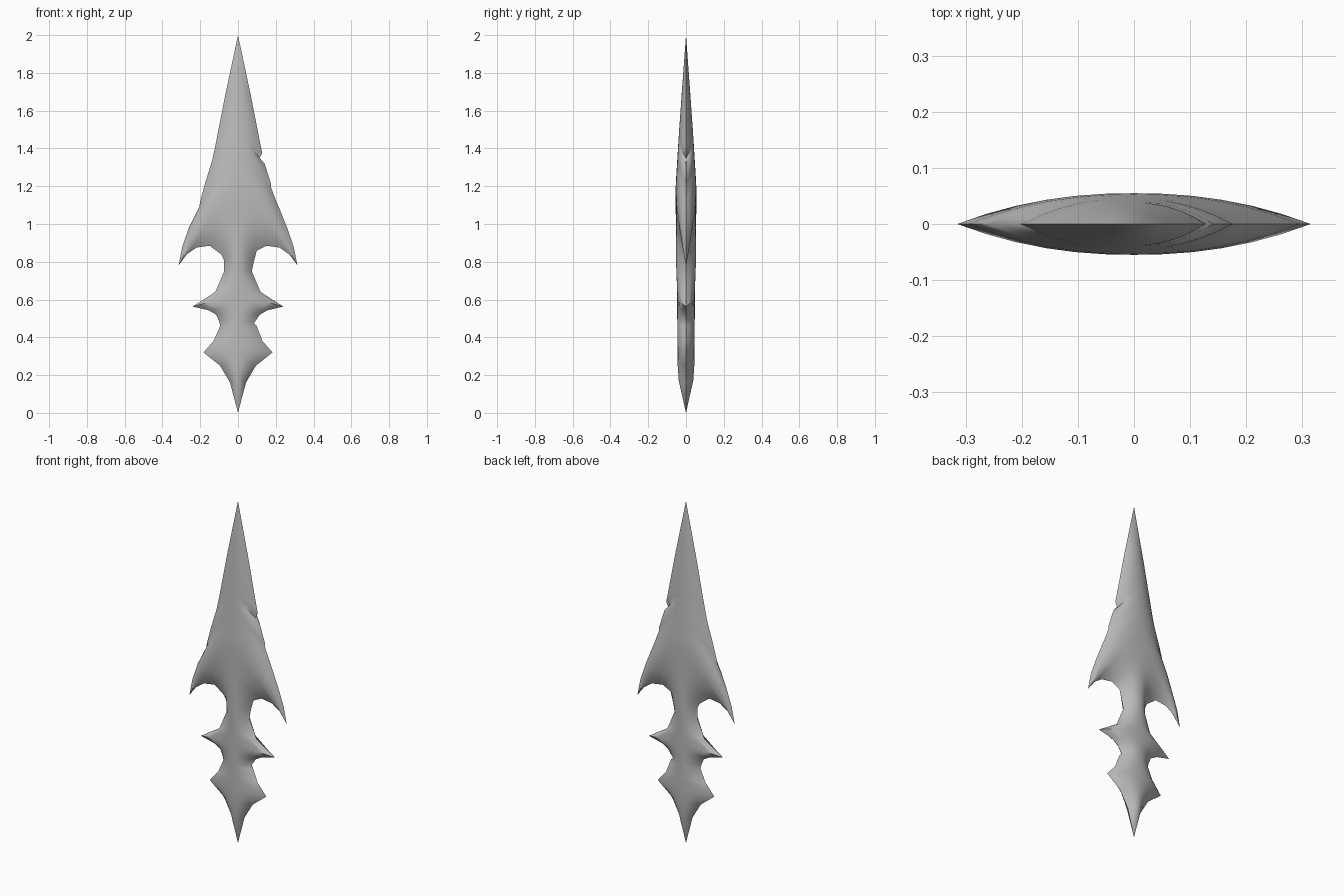
import bpy
import bmesh
import math

old = bpy.data.objects.get("Cube")
if old:
    bpy.data.objects.remove(old, do_unlink=True)

# Half outline from tip to tang: edge x, edge z, height where the row meets the spine
OUTLINE = [
    (0, 2, 2), (.066, 1.69, 1.72), (.125, 1.39, 1.5), (.131, 1.365, 1.47),
    (.136, 1.34, 1.45), (.145, 1.31, 1.43), (.176, 1.21, 1.37), (.184, 1.18, 1.35),
    (.205, 1.115, 1.33), (.22, 1.08, 1.31), (.26, .98, 1.27), (.295, .88, 1.23),
    (.315, .78, 1.19), (.27, .84, 1.12), (.22, .875, 1.06), (.15, .885, 1),
    (.1, .86, .93), (.086, .81, .84), (.073, .75, .76), (.12, .64, .67),
    (.24, .563, .61), (.155, .543, .56), (.115, .52, .53), (.1, .485, .49),
    (.094, .46, .46), (.13, .38, .41), (.183, .32, .35), (.095, .25, .27),
    (.042, .16, .17), (0, 0, 0),
]
# Chips in the cutting edge, as row: (x, z), for each side
CHIPS = {
    1: {3: (.128, 1.375), 4: (.113, 1.348), 5: (.141, 1.32), 7: (.176, 1.19),
        23: (.085, .475), 24: (.098, .462)},
    -1: {8: (.2, 1.12), 9: (.205, 1.09), 17: (.075, .81), 16: (.09, .84)},
}
# Half thickness of the spine by height
SPINE = [(0, 0), (.2, .045), (.65, .047), (.8, .053), (1.2, .055), (1.55, .033), (2, 0)]
STEPS = 6


def spine_depth(z):
    for (z0, d0), (z1, d1) in zip(SPINE, SPINE[1:]):
        if z <= z1:
            return d0 + (d1 - d0) * (z - z0) / (z1 - z0)
    return 0


def row_points(index, side, face):
    """Points from the spine out to the edge, bowed like a lens."""
    x, z, root = OUTLINE[index]
    x, z = CHIPS[side].get(index, (x, z))
    for step in range(STEPS + 1):
        f = step / STEPS
        yield (side * x * f, face * spine_depth(root) * (1 - f ** 2.2),
               root + (z - root) * f ** 1.5)


# Blade surface: four quarter sheets welded along spine and edge
bm = bmesh.new()
for side in (1, -1):
    for face in (1, -1):
        rows = [[bm.verts.new(p) for p in row_points(i, side, face)]
                for i in range(len(OUTLINE))]
        for upper, lower in zip(rows, rows[1:]):
            for k in range(STEPS):
                bm.faces.new((upper[k], upper[k + 1], lower[k + 1], lower[k]))
bmesh.ops.remove_doubles(bm, verts=bm.verts, dist=0.0001)
bmesh.ops.recalc_face_normals(bm, faces=bm.faces)
mesh = bpy.data.meshes.new("spear_blade")
bm.to_mesh(mesh)
bm.free()

blade = bpy.data.objects.new("spear_blade", mesh)
bpy.context.collection.objects.link(blade)

# Plain grey metal
steel = bpy.data.materials.new("grey_steel")
steel.use_nodes = True
color = (.5, .5, .5, 1)
steel.diffuse_color = color
steel.node_tree.nodes["Principled BSDF"].inputs["Base Color"].default_value = color
mesh.materials.append(steel)

# Smooth faces with a crisp cutting edge
bpy.ops.object.select_all(action="DESELECT")
blade.select_set(True)
bpy.context.view_layer.objects.active = blade
bpy.ops.object.shade_smooth_by_angle(angle=math.radians(55))
